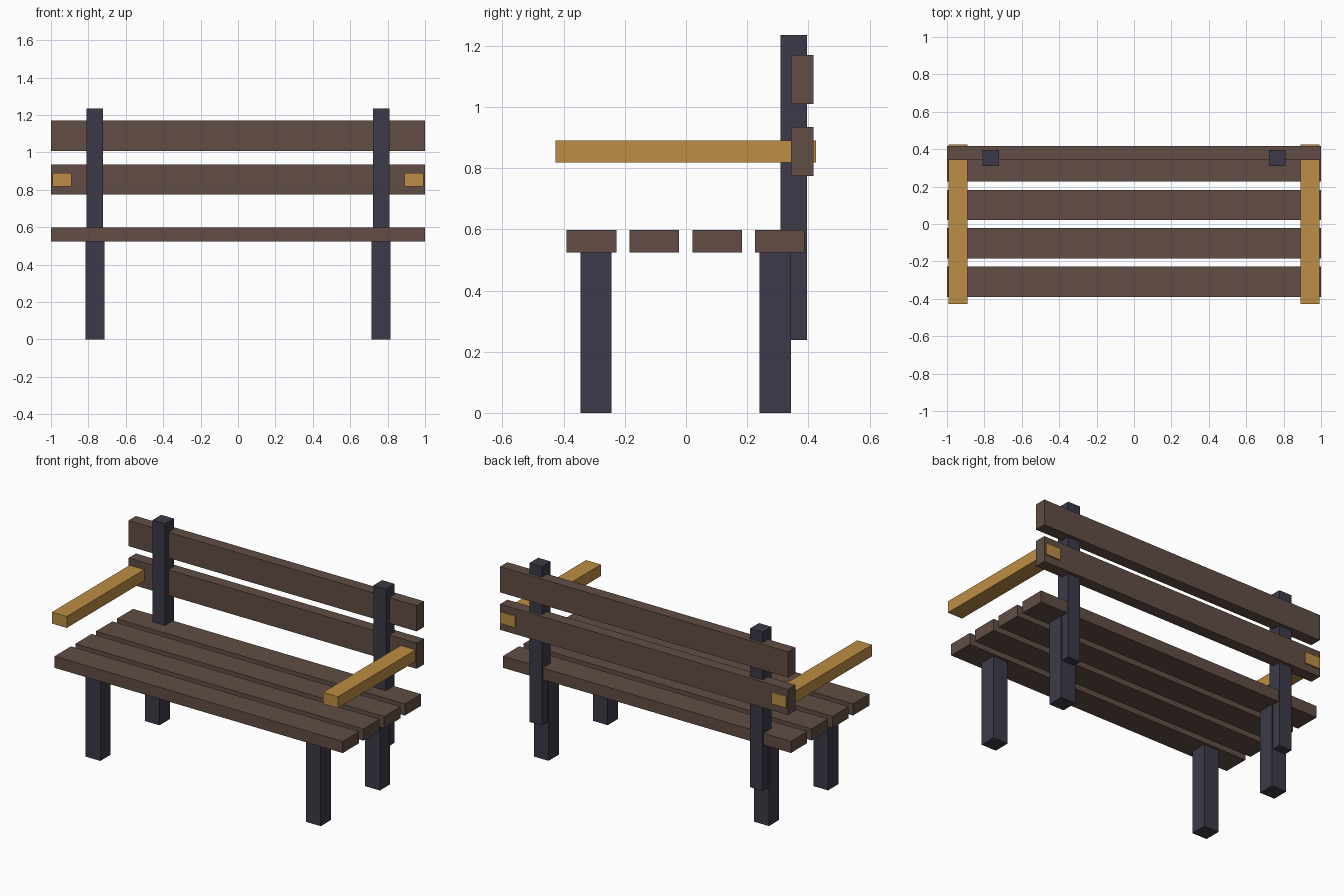
import bpy

if "Cube" in bpy.data.objects:
    bpy.data.objects.remove(bpy.data.objects["Cube"])


def material(name, rgb):
    mat = bpy.data.materials.new(name)
    mat.diffuse_color = (*rgb, 1.0)
    mat.use_nodes = True
    mat.node_tree.nodes["Principled BSDF"].inputs["Base Color"].default_value = mat.diffuse_color
    return mat


brown = material("brown_wood", (0.119, 0.074, 0.060))
slate = material("dark_slate", (0.045, 0.042, 0.065))
gold = material("golden_wood", (0.503, 0.270, 0.058))


def box(name, x, y, z, mat):
    """Box given by its (min, max) range on each axis."""
    bpy.ops.mesh.primitive_cube_add(size=1)
    ob = bpy.context.object
    ob.name = name
    ob.location = [(a + b) / 2 for a, b in (x, y, z)]
    ob.scale = [b - a for a, b in (x, y, z)]
    bpy.ops.object.transform_apply(location=True, rotation=False, scale=True)
    ob.data.materials.append(mat)
    return ob


# Four seat slats
for i in range(4):
    y = -0.390 + i * 0.2053
    box(f"seat_slat_{i + 1}", (-1, 1), (y, y + 0.162), (0.525, 0.598), brown)

# Two backrest boards
for name, z in (("lower", 0.774), ("upper", 1.009)):
    box(f"{name}_back_board", (-1, 1), (0.343, 0.416), (z, z + 0.161), brown)

for side, s in (("left", -1), ("right", 1)):
    def span(a, b):
        return tuple(sorted((s * a, s * b)))

    # Legs, back post and armrest on each side
    box(f"{side}_front_leg", span(0.714, 0.816), (-0.345, -0.243), (0, 0.527), slate)
    box(f"{side}_rear_leg", span(0.714, 0.816), (0.241, 0.343), (0, 0.527), slate)
    box(f"{side}_back_post", span(0.723, 0.810), (0.309, 0.396), (0.239, 1.236), slate)
    box(f"{side}_armrest", span(0.890, 0.993), (-0.427, 0.425), (0.819, 0.891), gold)
